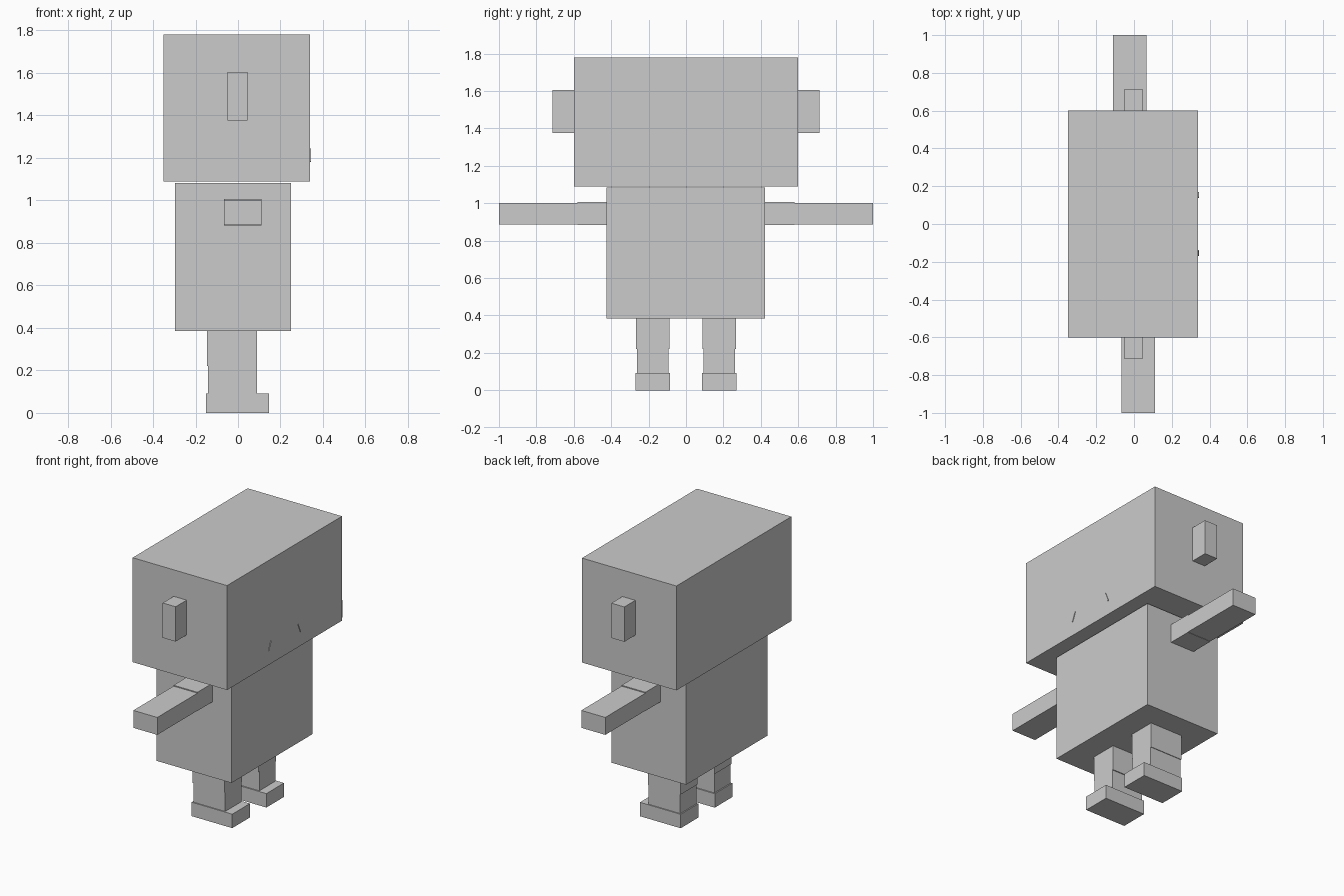
import bpy, bmesh
from mathutils import Vector

if "Cube" in bpy.data.objects:
    bpy.data.objects.remove(bpy.data.objects["Cube"])


def box(name, x, y, z, turn=0.0):
    """Axis-aligned box from (min, max) ranges, optionally tilted about x."""
    bm = bmesh.new()
    bmesh.ops.create_cube(bm, size=1)
    bmesh.ops.scale(bm, verts=bm.verts, vec=Vector((x[1] - x[0], y[1] - y[0], z[1] - z[0])))
    mesh = bpy.data.meshes.new(name)
    bm.to_mesh(mesh)
    bm.free()
    ob = bpy.data.objects.new(name, mesh)
    ob.location = (sum(x) / 2, sum(y) / 2, sum(z) / 2)
    ob.rotation_euler.x = turn
    bpy.context.collection.objects.link(ob)
    return ob


def span(s, a, b):
    """Range a..b mirrored to side s."""
    return tuple(sorted((s * a, s * b)))


# Head and torso
box("head", (-0.35, 0.34), (-0.60, 0.60), (1.09, 1.78))
box("torso", (-0.297, 0.25), (-0.425, 0.423), (0.385, 1.083))

for s, side in ((1, "left"), (-1, "right")):
    # Ears
    box(side + "_ear", (-0.05, 0.045), span(s, 0.59, 0.715), (1.375, 1.605))

    # Arms: the two sides are half-turn copies of each other
    arm_x = span(-s, -0.065, 0.11)
    box(side + "_upper_arm", arm_x, span(s, 0.40, 0.58), (0.883, 1.006))
    box(side + "_forearm", arm_x, span(s, 0.575, 1.0), (0.885, 1.0))

    # Legs with toes pointing to +x
    box(side + "_thigh", (-0.147, 0.09), span(s, 0.088, 0.267), (0.22, 0.39))
    box(side + "_shin", (-0.142, 0.09), span(s, 0.094, 0.263), (0.085, 0.225))
    box(side + "_foot", (-0.15, 0.147), span(s, 0.086, 0.27), (0.0, 0.092))

    # Mouth corners barely breaking the face surface
    box(side + "_mouth_corner", (0.33, 0.344), span(s, 0.151, 0.157), (1.18, 1.245), s * 0.4)
